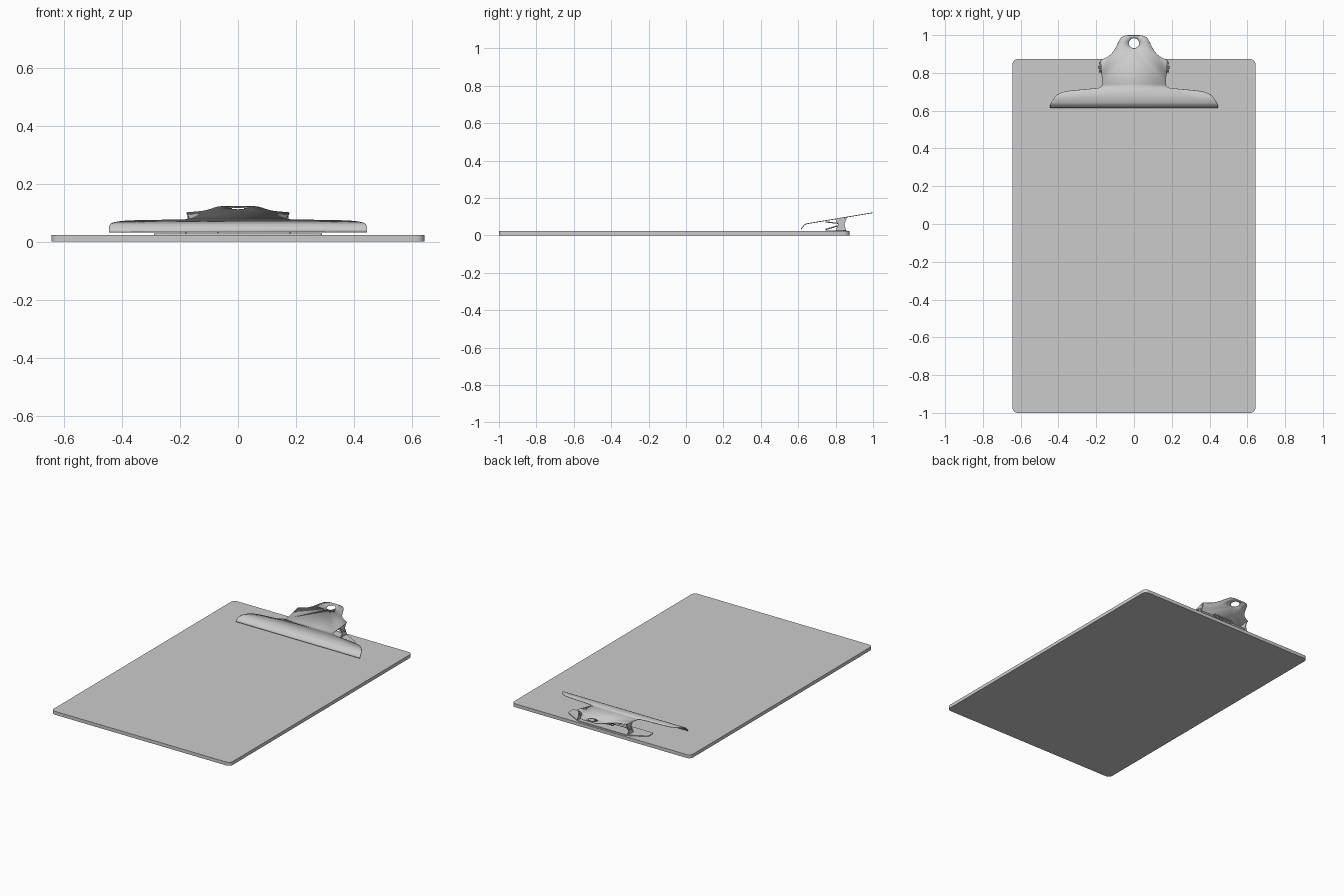
import bpy, bmesh, math
from mathutils import Vector

if "Cube" in bpy.data.objects:
    bpy.data.objects.remove(bpy.data.objects["Cube"])


def finish(name, bm, smooth=True):
    bmesh.ops.recalc_face_normals(bm, faces=bm.faces)
    me = bpy.data.meshes.new(name)
    bm.to_mesh(me)
    bm.free()
    ob = bpy.data.objects.new(name, me)
    bpy.context.collection.objects.link(ob)
    bpy.ops.object.select_all(action='DESELECT')
    ob.select_set(True)
    bpy.context.view_layer.objects.active = ob
    if smooth:
        bpy.ops.object.shade_smooth_by_angle(angle=math.radians(35))
    return ob


def prism(name, pts, offset):
    """Extrude a closed planar outline by an offset vector."""
    bm = bmesh.new()
    face = bm.faces.new([bm.verts.new(p) for p in pts])
    ext = bmesh.ops.extrude_face_region(bm, geom=[face])
    verts = [v for v in ext['geom'] if isinstance(v, bmesh.types.BMVert)]
    bmesh.ops.translate(bm, verts=verts, vec=offset)
    return finish(name, bm)


def arc(cx, cy, r, a0, a1, n):
    return [(cx + r * math.cos(math.radians(a0 + (a1 - a0) * i / n)),
             cy + r * math.sin(math.radians(a0 + (a1 - a0) * i / n))) for i in range(n + 1)]


def mirrored(half):
    return half + [(-x, y) for x, y in reversed(half)]


def wire(name, pts, radius):
    cu = bpy.data.curves.new(name, 'CURVE')
    cu.dimensions = '3D'
    cu.bevel_depth = radius
    cu.bevel_resolution = 2
    cu.use_fill_caps = True
    sp = cu.splines.new('POLY')
    sp.points.add(len(pts) - 1)
    for p, co in zip(sp.points, pts):
        p.co = (*co, 1)
    ob = bpy.data.objects.new(name, cu)
    bpy.context.collection.objects.link(ob)
    return ob


# Board with rounded corners
R = 0.028
half = arc(0.643 - R, -1 + R, R, -90, 0, 8) + arc(0.643 - R, 0.873 - R, R, 0, 90, 8)
prism("board", [(x, y, 0) for x, y in mirrored(half)], (0, 0, 0.022))

# Base plate with slanted rear corners
half = (arc(0.279, 0.755, 0.01, -90, 0, 4) + arc(0.279, 0.793, 0.01, 0, 60, 4)
        + [(0.185, 0.855), (0.17, 0.86)])
prism("clip_base_plate", [(x, y, 0.022) for x, y in mirrored(half)], (0, 0, 0.005))

# Clip sheet: flat outline with a hanging hole, then folded by a side profile
PROFILE = [(0.615, 0.033), (0.622, 0.043), (0.634, 0.057), (0.642, 0.0605), (0.655, 0.0635), (1.0, 0.121)]


def sheet_z(y):
    for (y0, z0), (y1, z1) in zip(PROFILE, PROFILE[1:]):
        if y <= y1:
            return z0 + (z1 - z0) * (y - y0) / (y1 - y0)
    return PROFILE[-1][1]


half = [(0.445, 0.615), (0.445, 0.626), (0.437, 0.645), (0.423, 0.668), (0.405, 0.686), (0.38, 0.698),
        (0.34, 0.706), (0.23, 0.716), (0.185, 0.721), (0.172, 0.728), (0.168, 0.74), (0.172, 0.80),
        (0.178, 0.866), (0.165, 0.873), (0.14, 0.885), (0.122, 0.898), (0.108, 0.915), (0.095, 0.938),
        (0.083, 0.963), (0.072, 0.983), (0.058, 0.994), (0.035, 0.999)]
bm = bmesh.new()
for loop in (mirrored(half), arc(0, 0.957, 0.027, 0, 360, 32)[:-1]):
    vs = [bm.verts.new((x, y, 0)) for x, y in loop]
    for a, b in zip(vs, vs[1:] + vs[:1]):
        bm.edges.new((a, b))
bmesh.ops.triangle_fill(bm, edges=bm.edges[:], use_beauty=True, normal=(0, 0, 1))
for y, _ in PROFILE[1:-1]:
    bmesh.ops.bisect_plane(bm, geom=bm.verts[:] + bm.edges[:] + bm.faces[:],
                           plane_co=(0, y, 0), plane_no=(0, 1, 0))
for v in bm.verts:
    v.co.z = sheet_z(v.co.y)
clip = finish("clip_lever", bm)
mod = clip.modifiers.new("thickness", 'SOLIDIFY')
mod.thickness = 0.004
mod.offset = 0

# Pivot ears: lever ears taper down, base ears taper up
PY, PZ = 0.83, 0.06
tip = [(PY + 0.013, PZ - 0.008), (PY, PZ - 0.013), (PY - 0.013, PZ - 0.008)]
lever_ear = [(0.798, sheet_z(0.798)), (0.862, sheet_z(0.862))] + tip
base_ear = [(0.800, 0.025), (0.857, 0.025)] + [(y, 2 * PZ - z) for y, z in tip]
for side, s in (("left", -1), ("right", 1)):
    prism(f"lever_ear_{side}", [(s * 0.170, y, z) for y, z in lever_ear], (s * 0.005, 0, 0))
    prism(f"base_ear_{side}", [(s * 0.178, y, z) for y, z in base_ear], (s * 0.005, 0, 0))

# Pivot rod and coil spring with arms pressing the lever and plate
wire("pivot_rod", [(-0.19, PY, PZ), (0.19, PY, PZ)], 0.006)
TURNS, W, CR = 8, 0.07, 0.014
coil = [(-W + 2 * W * i / (TURNS * 16), PY + CR * math.cos(i * math.pi / 8),
         PZ + CR * math.sin(i * math.pi / 8)) for i in range(TURNS * 16 + 1)]
coil = [(-W, 0.745, 0.031)] + coil + [(W, 0.745, 0.072)]
wire("coil_spring", coil, 0.0035)
